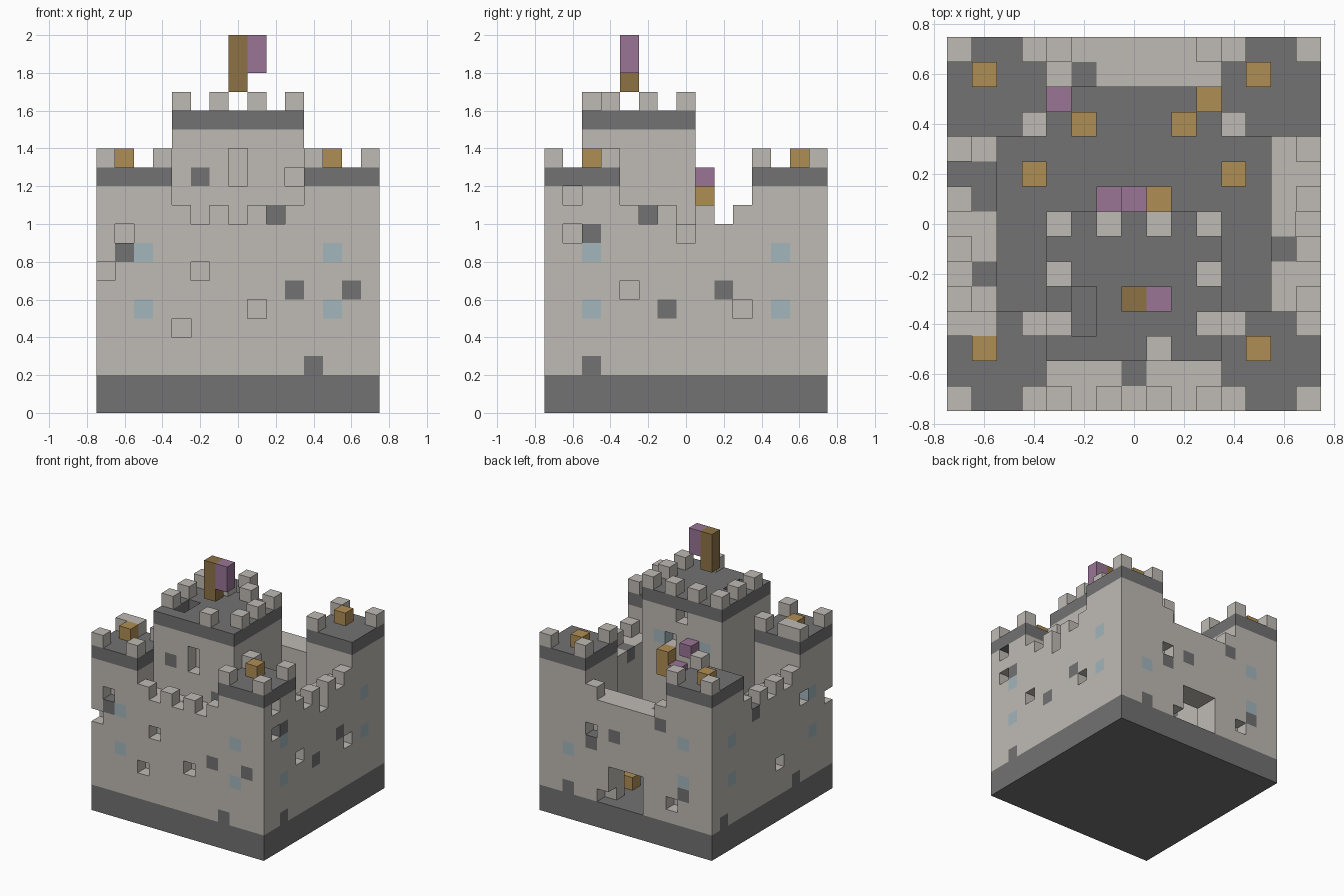
import bpy
import bmesh
from itertools import product
from mathutils import Vector

if "Cube" in bpy.data.objects:
    bpy.data.objects.remove(bpy.data.objects["Cube"], do_unlink=True)

UNIT = 0.1  # edge of one building block
PALETTE = {
    "pale_stone": (0.52, 0.49, 0.455),
    "dark_stone": (0.168, 0.168, 0.168),
    "window_blue": (0.36, 0.465, 0.50),
    "gold": (0.43, 0.27, 0.088),
    "brown_wood": (0.27, 0.17, 0.06),
    "purple_cloth": (0.32, 0.178, 0.30),
}
NAMES = list(PALETTE)
for name, rgb in PALETTE.items():
    mat = bpy.data.materials.new(name)
    mat.use_nodes = True
    mat.diffuse_color = (*rgb, 1)
    mat.node_tree.nodes["Principled BSDF"].inputs["Base Color"].default_value = (*rgb, 1)

blocks = {}  # block position -> [part, colour]


def fill(part, colour, xs, ys, zs):
    """Fill an inclusive range of blocks."""
    spans = [range(a, b + 1) for a, b in (xs, ys, zs)]
    for cell in product(*spans):
        blocks[cell] = [part, colour]


def put(part, colour, *cells):
    for cell in cells:
        blocks[cell] = [part, colour]


def paint(colour, *cells):
    for cell in cells:
        if cell in blocks:
            blocks[cell][1] = colour


def carve(*cells):
    for cell in cells:
        blocks.pop(cell, None)


# Base slab and curtain walls
fill("base", "dark_stone", (-7, 7), (-7, 7), (0, 1))
for side, lo in (("right", -7), ("left", 6)):
    fill(side + "_wall", "pale_stone", (lo, lo + 1), (-3, 3), (2, 9))
for side, lo in (("front", -7), ("back", 6)):
    fill(side + "_wall", "pale_stone", (-3, 3), (lo, lo + 1), (2, 9))

# Corner towers with dark caps, merlons and a gold lantern
for yname, y in (("front", -7), ("back", 4)):
    for xname, x in (("right", -7), ("left", 4)):
        part = f"{yname}_{xname}_tower"
        fill(part, "pale_stone", (x, x + 3), (y, y + 3), (2, 11))
        fill(part + "_cap", "dark_stone", (x, x + 3), (y, y + 3), (12, 12))
        for mx, my in product((x, x + 3), (y, y + 3)):
            if (abs(mx), my) != (7, 4):
                put(part + "_merlons", "pale_stone", (mx, my, 13))
        put(part + "_lantern", "gold", (x + 1, y + 2, 13))
put("front_right_tower_merlons", "pale_stone", (-6, -4, 13))

# Merlons along the walls
for i in (-3, -1, 1, 3):
    put("front_wall_merlons", "pale_stone", (i, -7, 10))
    put("right_wall_merlons", "pale_stone", (-7, i, 10))
    put("left_wall_merlons", "pale_stone", (7, i, 10))
put("back_wall_merlons", "pale_stone", (-3, 7, 10), (3, 7, 10))

# Keep with dark roof and merlons
fill("keep", "pale_stone", (-3, 3), (-5, 0), (2, 14))
fill("keep_roof", "dark_stone", (-3, 3), (-5, 0), (15, 15))
for i in (-3, -1, 1, 3):
    put("keep_merlons", "pale_stone", (i, 0, 16))
for x, y in product((-3, 3), (-4, -2)):
    put("keep_merlons", "pale_stone", (x, y, 16))
put("keep_merlons", "pale_stone", (1, -5, 16))

# Roof flag and the banner behind the keep
fill("flag_pole", "brown_wood", (0, 0), (-3, -3), (17, 19))
fill("flag", "purple_cloth", (1, 1), (-3, -3), (18, 19))
fill("banner_pole", "gold", (1, 1), (1, 1), (10, 11))
put("banner", "purple_cloth", (0, 1, 10), (-1, 1, 12))

# Courtyard lanterns and chest
put("courtyard_lanterns", "gold",
    (-2, 4, 2), (2, 4, 2), (-4, 2, 2), (4, 2, 2), (3, 5, 2))
put("courtyard_chest", "purple_cloth", (-3, 5, 2))

# Blue windows on every side
for a, z in product((-5, 5), (5, 8)):
    paint("window_blue", (a, -7, z), (-7, a, z), (7, a, z))
    if (a, z) != (5, 8):
        paint("window_blue", (a, 7, z))
paint("window_blue", (-2, 0, 12), (2, 0, 12))

# Weathered dark blocks: front, left, back, right, wall walks
paint("dark_stone", (-2, -5, 12), (2, -5, 10), (-6, -7, 8), (3, -7, 6),
      (6, -7, 6), (4, -7, 2))
paint("dark_stone", (3, -2, 10), (7, -5, 9), (7, 2, 6), (7, -1, 5), (7, -5, 2))
paint("dark_stone", (1, 7, 7), (-3, 7, 9), (3, 7, 6), (5, 7, 2), (-5, 7, 4))
paint("dark_stone", (-7, 2, 9), (-7, -3, 2), (-7, 6, 2))
paint("dark_stone", (-2, 6, 9), (0, -6, 9), (-6, -2, 9), (-6, 1, 9),
      (-6, 2, 9), (6, -1, 9))

# Gateway, keep window and missing blocks
carve(*product((-1, 0, 1), (6, 7), (2, 3, 4)))
carve((0, -5, 12), (0, -5, 13), (3, -5, 12), (0, 0, 14), (1, 0, 12))
carve((-6, -7, 9), (-7, -7, 7), (-2, -7, 7), (1, -7, 5), (-3, -7, 4))
carve((7, -6, 11), (7, -6, 9), (7, -3, 6), (7, 3, 5), (7, 0, 9))
carve((2, 7, 2), (3, 7, 7), (-4, 7, 3), (-7, -1, 4), (-7, -4, 8))
carve((-2, -4, 15), (-2, -3, 15))
paint("dark_stone", (-2, -4, 14), (-2, -3, 14))

# Skin each part with its exposed block faces
CORNERS = ((-1, -1), (1, -1), (1, 1), (-1, 1))


def block_face(bm, cell, axis, sign, colour):
    centre = Vector(cell) + Vector((0, 0, 0.5))
    verts = []
    for u, v in CORNERS[::sign]:
        off = Vector((0, 0, 0))
        off[axis] = sign / 2
        off[(axis + 1) % 3] = u / 2
        off[(axis + 2) % 3] = v / 2
        verts.append(bm.verts.new((centre + off) * UNIT))
    bm.faces.new(verts).material_index = NAMES.index(colour)


meshes = {}
for cell, (part, colour) in blocks.items():
    bm = meshes.setdefault(part, bmesh.new()) if part not in meshes else meshes[part]
    for axis, sign in product(range(3), (-1, 1)):
        near = list(cell)
        near[axis] += sign
        if tuple(near) not in blocks:
            block_face(bm, cell, axis, sign, colour)

for part, bm in meshes.items():
    bmesh.ops.remove_doubles(bm, verts=bm.verts, dist=UNIT / 100)
    mesh = bpy.data.meshes.new(part)
    for name in NAMES:
        mesh.materials.append(bpy.data.materials[name])
    bm.to_mesh(mesh)
    bm.free()
    bpy.context.collection.objects.link(bpy.data.objects.new(part, mesh))
